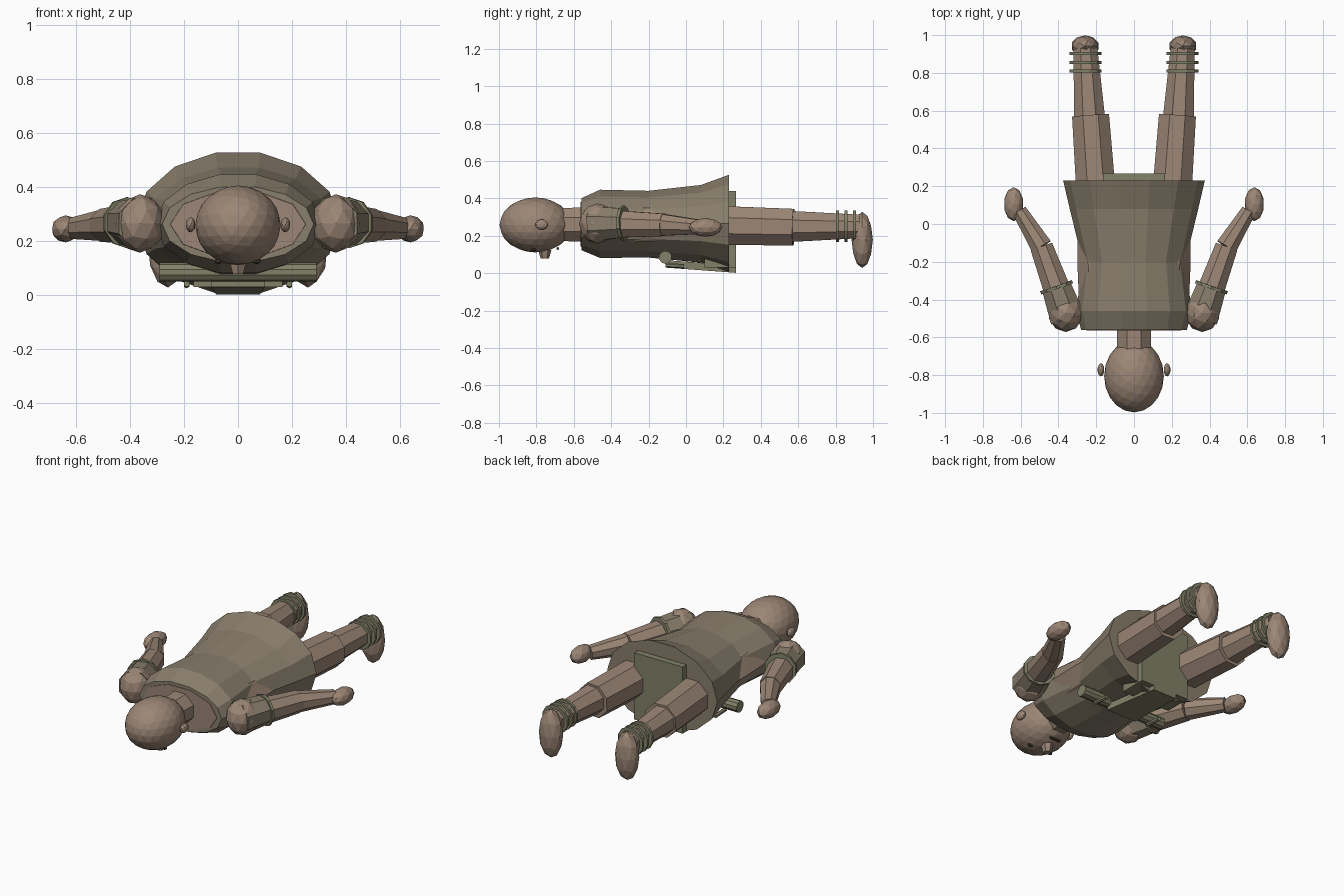
import bpy, bmesh, math
from mathutils import Vector, Matrix

if "Cube" in bpy.data.objects:
    bpy.data.objects.remove(bpy.data.objects["Cube"])


def material(name, rgb):
    m = bpy.data.materials.new(name)
    m.diffuse_color = (*rgb, 1)
    m.use_nodes = True
    m.node_tree.nodes["Principled BSDF"].inputs["Base Color"].default_value = m.diffuse_color
    return m


SKIN = material("skin", (0.33, 0.24, 0.18))
CLOTH = material("cloth", (0.25, 0.21, 0.15))
OLIVE = material("olive", (0.22, 0.22, 0.14))
DARK = material("dark", (0.06, 0.05, 0.04))


def finish(bm, name, mat):
    bmesh.ops.recalc_face_normals(bm, faces=bm.faces)
    me = bpy.data.meshes.new(name)
    bm.to_mesh(me)
    bm.free()
    me.materials.append(mat)
    ob = bpy.data.objects.new(name, me)
    bpy.context.collection.objects.link(ob)
    return ob


def ball(name, loc, radii, mat, sub=2):
    bm = bmesh.new()
    bmesh.ops.create_icosphere(bm, subdivisions=sub, radius=1,
                               matrix=Matrix.Translation(loc) @ Matrix.Diagonal((*radii, 1)))
    return finish(bm, name, mat)


def box(name, lo, hi, mat):
    lo, hi = Vector(lo), Vector(hi)
    bm = bmesh.new()
    bmesh.ops.create_cube(bm, size=1, matrix=Matrix.Translation((lo + hi) / 2)
                          @ Matrix.Diagonal((*(hi - lo), 1)))
    return finish(bm, name, mat)


def skin_rings(bm, rings):
    for a, b in zip(rings, rings[1:]):
        n = len(a)
        for i in range(n):
            bm.faces.new((a[i], a[(i + 1) % n], b[(i + 1) % n], b[i]))
    bm.faces.new(rings[0])
    bm.faces.new(rings[-1])


def loft(name, stations, mat, n=14):
    """Elliptical rings along y: (y, half width, half height, centre z)."""
    bm = bmesh.new()
    skin_rings(bm, [[bm.verts.new((rx * math.cos(2 * math.pi * i / n), y,
                                   z + rz * math.sin(2 * math.pi * i / n)))
                     for i in range(n)] for y, rx, rz, z in stations])
    return finish(bm, name, mat)


def tube(name, a, b, ra, rb, mat, n=8):
    """Tapered n-sided tube from a to b."""
    a, b = Vector(a), Vector(b)
    rot = (b - a).to_track_quat('Z', 'Y')
    bm = bmesh.new()
    skin_rings(bm, [[bm.verts.new(p + rot @ Vector((r * math.cos(t), r * math.sin(t), 0)))
                     for t in [2 * math.pi * (i + .5) / n for i in range(n)]]
                    for p, r in ((a, ra), (b, rb))])
    return finish(bm, name, mat)


# Head and neck, face turned down
ball("head", (0, -0.805, 0.258), (0.158, 0.192, 0.147), SKIN, 3)
tube("neck", (0, -0.68, 0.26), (0, -0.52, 0.26), 0.095, 0.1, SKIN)
tube("nose", (0, -0.755, 0.125), (0, -0.755, 0.078), 0.036, 0.022, SKIN, 6)
tube("mouth", (-0.035, -0.685, 0.132), (0.035, -0.685, 0.132), 0.008, 0.008, DARK, 6)

# Torso under the tunic
loft("torso", [(-0.563, 0.25, 0.125, 0.262), (-0.44, 0.29, 0.165, 0.264),
               (-0.2, 0.30, 0.15, 0.26), (0.05, 0.30, 0.15, 0.26),
               (0.2, 0.28, 0.16, 0.26)], SKIN, 10)

# Tunic with flared hem
loft("tunic", [(-0.56, 0.28, 0.142, 0.262), (-0.46, 0.305, 0.187, 0.264),
               (-0.2, 0.272, 0.183, 0.262), (0.08, 0.34, 0.213, 0.264),
               (0.23, 0.375, 0.266, 0.267)], CLOTH)

# Pelvis block between the legs
box("pelvis", (-0.165, 0.1, 0.03), (0.165, 0.268, 0.44), OLIVE)

# Front skirt panel, slanting down to the hem
panel = box("skirt_panel", (-0.1, -0.11, 0.03), (0.1, 0.268, 0.07), OLIVE)
for v in panel.data.vertices:
    if v.co.y > 0:
        v.co.z -= 0.028
        v.co.x *= 0.8

# Rolled belt across the belly with hanging ties
tube("belt_roll", (-0.29, -0.11, 0.085), (0.29, -0.11, 0.085), 0.035, 0.035, OLIVE, 10)

for s in (-1, 1):
    tag = "_right" if s > 0 else "_left"
    # Face details
    ball("ear" + tag, (s * 0.175, -0.772, 0.26), (0.018, 0.035, 0.028), SKIN, 2)
    ball("eye" + tag, (s * 0.07, -0.815, 0.126), (0.018, 0.014, 0.012), DARK, 1)
    tube("belt_tie" + tag, (s * 0.19, -0.11, 0.042), (s * 0.19, -0.01, 0.037),
         0.012, 0.012, OLIVE, 6)

    # Arm
    shoulder, cuff = Vector((s * 0.352, -0.5, 0.265)), Vector((s * 0.41, -0.335, 0.268))
    elbow, wrist = Vector((s * 0.49, -0.12, 0.258)), Vector((s * 0.607, 0.07, 0.247))
    ball("shoulder" + tag, (s * 0.362, -0.472, 0.265), (0.092, 0.1, 0.108), SKIN)
    tube("sleeve" + tag, shoulder, cuff, 0.1, 0.085, CLOTH)
    d = (cuff - shoulder).normalized()
    tube("sleeve_cuff" + tag, cuff - d * 0.008, cuff + d * 0.008, 0.094, 0.094, OLIVE, 10)
    tube("upper_arm" + tag, shoulder, elbow, 0.085, 0.065, SKIN)
    tube("forearm" + tag, elbow, wrist, 0.062, 0.042, SKIN)
    ball("hand" + tag, (s * 0.637, 0.105, 0.245), (0.052, 0.09, 0.05), SKIN)

    # Leg with ankle rings
    tube("thigh" + tag, (s * 0.2, 0.15, 0.256), (s * 0.23, 0.575, 0.246), 0.113, 0.106, SKIN)
    tube("shin" + tag, (s * 0.235, 0.55, 0.25), (s * 0.257, 0.93, 0.25), 0.09, 0.068, SKIN)
    for i, y in enumerate((0.81, 0.855, 0.902)):
        tube(f"ankle_ring_{i + 1}" + tag, (s * 0.257, y - 0.008, 0.25),
             (s * 0.257, y + 0.008, 0.25), 0.087, 0.087, OLIVE, 12)
    ball("foot" + tag, (s * 0.259, 0.942, 0.178), (0.074, 0.057, 0.15), SKIN)
